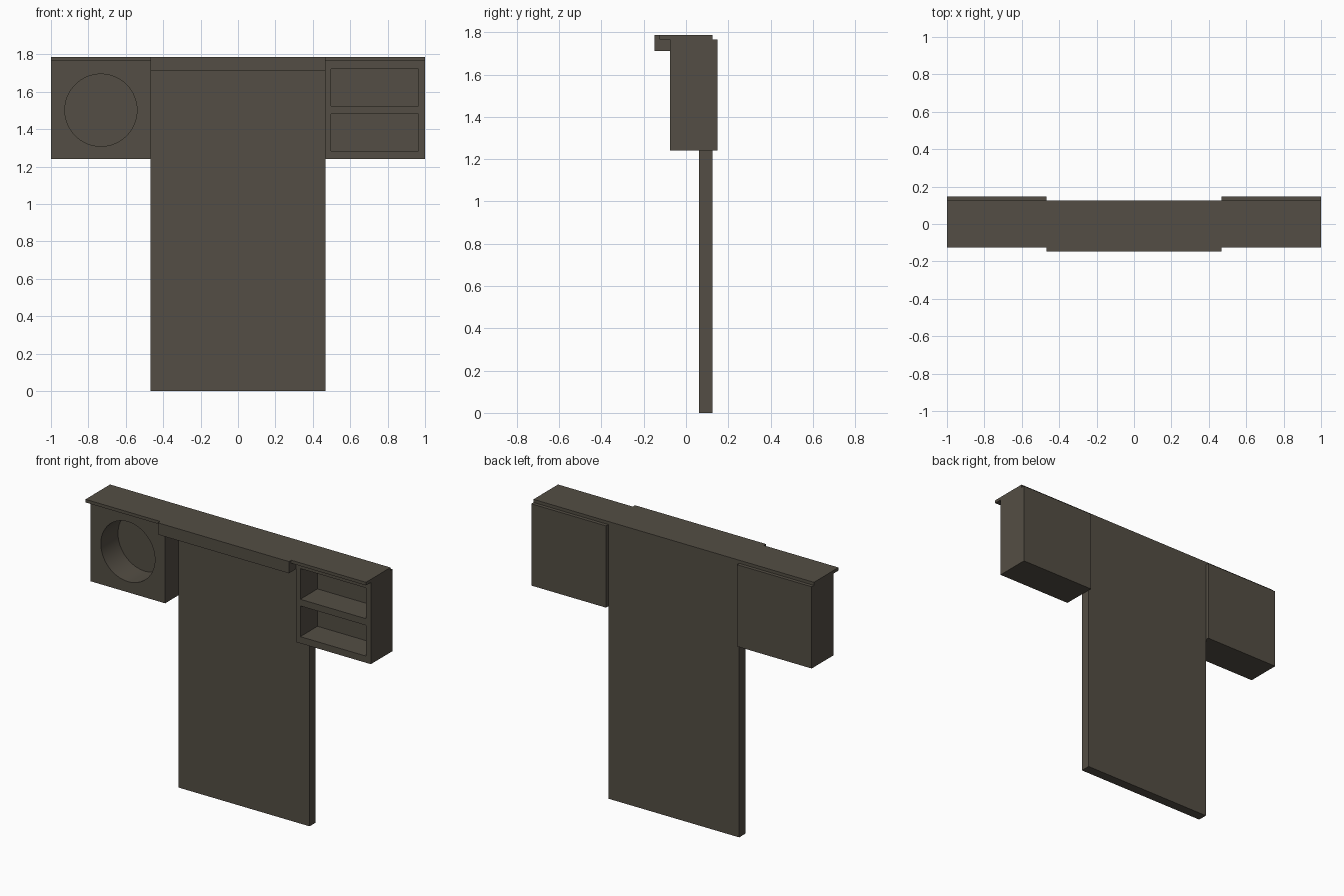
import bpy, bmesh, math
from mathutils import Matrix

if "Cube" in bpy.data.objects:
    bpy.data.objects.remove(bpy.data.objects["Cube"])

wood = bpy.data.materials.new("dark brown wood")
wood.diffuse_color = (0.088, 0.076, 0.058, 1)
wood.use_nodes = True
wood.node_tree.nodes["Principled BSDF"].inputs["Base Color"].default_value = wood.diffuse_color


def finish(name, bm):
    me = bpy.data.meshes.new(name)
    bm.to_mesh(me)
    bm.free()
    ob = bpy.data.objects.new(name, me)
    bpy.context.collection.objects.link(ob)
    me.materials.append(wood)
    return ob


def box(name, x, y, z):
    bm = bmesh.new()
    size = [b - a for a, b in (x, y, z)]
    mid = [(a + b) / 2 for a, b in (x, y, z)]
    bmesh.ops.create_cube(bm, size=1, matrix=Matrix.Translation(mid) @ Matrix.Diagonal((*size, 1)))
    return finish(name, bm)


def cut(ob, cutter):
    mod = ob.modifiers.new("cut", 'BOOLEAN')
    mod.operation = 'DIFFERENCE'
    mod.solver = 'EXACT'
    mod.object = cutter
    bpy.context.view_layer.objects.active = ob
    bpy.ops.object.modifier_apply(modifier=mod.name)
    bpy.data.objects.remove(cutter)


W, TOP = 0.467, 1.787          # half width of the tall panel, overall height
BACK = 0.10                    # back wall of the recesses
CAB_Y, CAB_Z = (-0.075, 0.148), (1.24, 1.767)

# tall upright panel and the thick shelf edge over it
box("tall_panel", (-W, W), (0.062, 0.125), (0, 1.711))
box("centre_shelf", (-W, W), (-0.148, 0.125), (1.711, TOP))

# thin shelf tops over both cabinets
for name, x in (("left_top", (-1, -W)), ("right_top", (W, 1))):
    box(name, x, (-0.125, 0.125), (1.767, TOP))

# left cabinet with round recess
left = box("left_cabinet", (-1, -W), CAB_Y, CAB_Z)
bm = bmesh.new()
bmesh.ops.create_cone(bm, cap_ends=True, segments=64, radius1=0.193, radius2=0.193, depth=0.3,
                      matrix=Matrix.Translation((-0.733, BACK - 0.15, 1.502)) @ Matrix.Rotation(math.pi / 2, 4, 'X'))
cut(left, finish("round_cutter", bm))
left.select_set(True)
bpy.context.view_layer.objects.active = left
bpy.ops.object.shade_smooth_by_angle(angle=math.radians(30))

# right cabinet with two open shelves
right = box("right_cabinet", (W, 1), CAB_Y, CAB_Z)
for z in ((1.283, 1.481), (1.524, 1.722)):
    cut(right, box("shelf_cutter", (0.497, 0.966), (-0.2, BACK), z))
